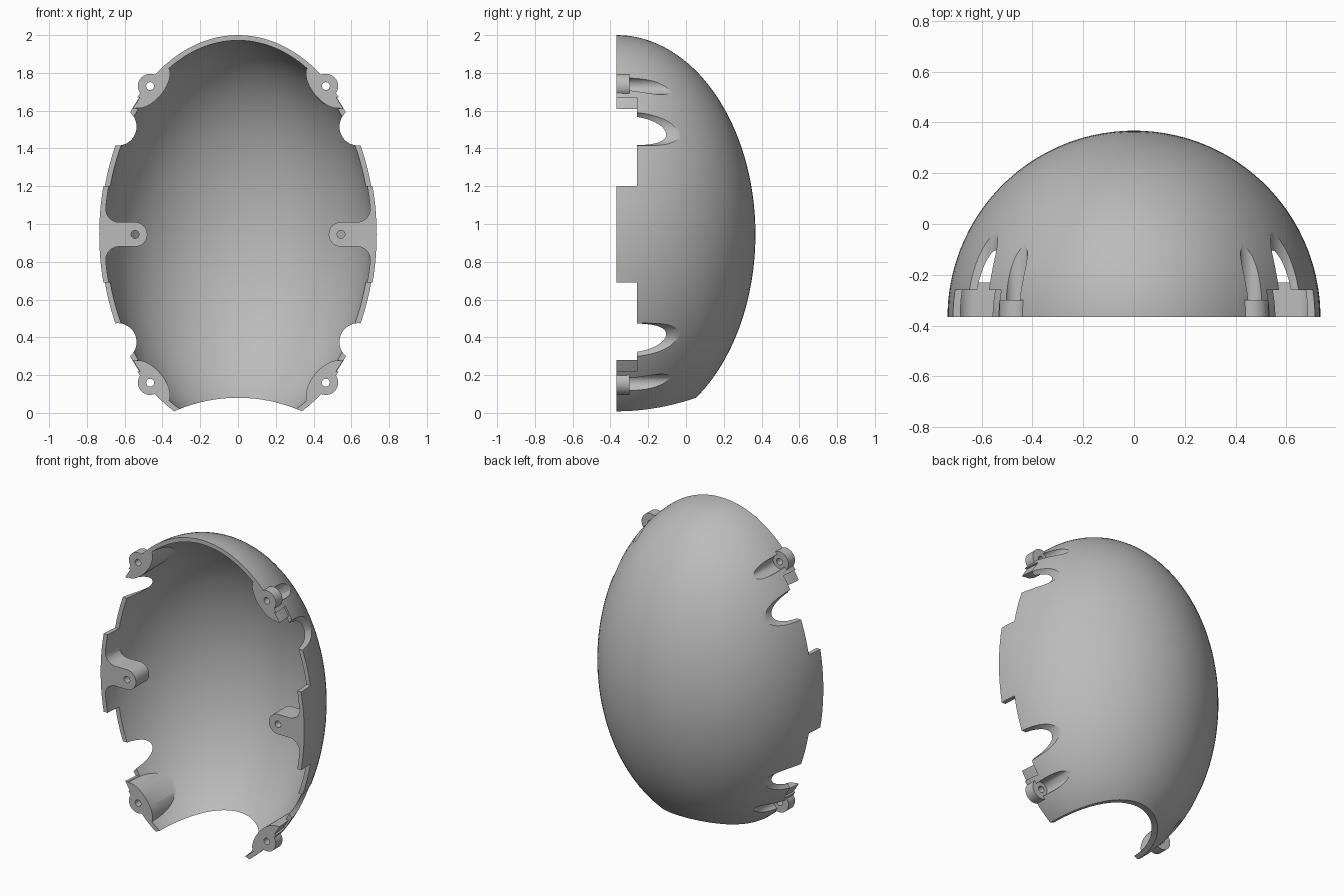
import bpy, bmesh
from math import sin, cos, pi, atan2

if "Cube" in bpy.data.objects:
    bpy.data.objects.remove(bpy.data.objects["Cube"], do_unlink=True)

FRONT = -0.367          # rim plane, also the ellipsoid centre in y
MID = 0.945             # ellipsoid centre height
STEP = -0.26            # depth of the rim steps
RX, RZ, WALL = 0.735, 1.055, 0.028

grey = bpy.data.materials.new("plain grey")
grey.use_nodes = True
grey.diffuse_color = (0.5, 0.5, 0.5, 1)
grey.node_tree.nodes["Principled BSDF"].inputs["Base Color"].default_value = (0.5, 0.5, 0.5, 1)


def make(name, bm):
    bmesh.ops.recalc_face_normals(bm, faces=bm.faces)
    mesh = bpy.data.meshes.new(name)
    bm.to_mesh(mesh)
    bm.free()
    ob = bpy.data.objects.new(name, mesh)
    bpy.context.collection.objects.link(ob)
    mesh.materials.append(grey)
    return ob


def ellipsoid(name, inset=0.0):
    bm = bmesh.new()
    bmesh.ops.create_uvsphere(bm, u_segments=96, v_segments=64, radius=1)
    r, rz = RX - inset, RZ - inset
    turn = pi / 96      # half a segment, keeps edges off the rim plane
    for v in bm.verts:
        x, y, z = v.co
        v.co = (r * (x * cos(turn) - y * sin(turn)),
                FRONT + r * (x * sin(turn) + y * cos(turn)), MID + rz * z)
    return make(name, bm)


def prism(name, points, y0, y1):
    """Outline in x and z, extruded along y."""
    bm = bmesh.new()
    a = [bm.verts.new((x, y0, z)) for x, z in points]
    b = [bm.verts.new((x, y1, z)) for x, z in points]
    bm.faces.new(a)
    bm.faces.new(b[::-1])
    n = len(a)
    for i in range(n):
        j = (i + 1) % n
        bm.faces.new((a[i], b[i], b[j], a[j]))
    return make(name, bm)


def oval(x, z, r, r2=None, tilt=0.0, n=48):
    r2 = r2 or r
    out = []
    for i in range(n):
        u, w = r * cos(2 * pi * i / n), r2 * sin(2 * pi * i / n)
        out.append((x + u * cos(tilt) - w * sin(tilt), z + u * sin(tilt) + w * cos(tilt)))
    return out


def rect(x0, x1, z0, z1):
    return [(x0, z0), (x1, z0), (x1, z1), (x0, z1)]


def boolean(ob, tool, op):
    mod = ob.modifiers.new(op, "BOOLEAN")
    mod.operation, mod.solver, mod.object = op, "EXACT", tool
    with bpy.context.temp_override(object=ob, active_object=ob, selected_objects=[ob]):
        bpy.ops.object.modifier_apply(modifier=mod.name)
    bpy.data.objects.remove(tool, do_unlink=True)


def mirrored(points, sx, sz):
    return [(sx * x, MID + sz * (z - MID)) for x, z in points]


def every(points, corners=True):
    """Outline copied to both sides, and above and below if corners."""
    for sx in (1, -1):
        for sz in ((1, -1) if corners else (1,)):
            yield mirrored(points, sx, sz)


# Egg shaped shell
shell = ellipsoid("egg_shell")
boolean(shell, ellipsoid("hollow", WALL), "DIFFERENCE")

# Thickened wall behind each corner boss
BX, BZ = 0.465, 1.73
tilt = atan2(0.77, -0.64)
for pts in every(oval(BX, BZ, 0.14, 0.073, tilt)):
    bulge = prism("bulge", pts, FRONT - 0.1, 0.3)
    boolean(bulge, ellipsoid("limit", 0.004), "INTERSECT")
    boolean(shell, bulge, "UNION")

# Side flanges with a rounded screw tab, flared into the wall
TX, TR = 0.545, 0.065
upper = [(0.8, MID + 0.25), (0.705, MID + 0.25)]
upper += [(0.63 + 0.07 * cos(a), MID + TR + 0.07 + 0.07 * sin(a))
          for a in [-i * pi / 20 for i in range(11)]]
tab = [(TX + TR * cos(a), MID + TR * sin(a)) for a in [pi / 2 + i * pi / 20 for i in range(21)]]
lower = [(x, 2 * MID - z) for x, z in reversed(upper)]
for pts in every(upper + tab + lower, False):
    flange = prism("flange", pts, FRONT - 0.1, STEP + 0.03)
    boolean(flange, ellipsoid("limit", 0.004), "INTERSECT")
    boolean(shell, flange, "UNION")

# Open front and arched lower opening
boolean(shell, prism("front_cut", rect(-2, 2, -1, 3), -2, FRONT), "DIFFERENCE")
boolean(shell, prism("neck_cut", oval(0, -0.755, 0.835, n=160), -2, 2), "DIFFERENCE")

# Rim steps, round side notches, recessed lips and screw pockets
for pts in every(rect(0.4, 1, 1.2, 1.61)):
    boolean(shell, prism("step_cut", pts, -1, STEP), "DIFFERENCE")
for pts in every(oval(0.637, 1.515, 0.1)):
    boolean(shell, prism("notch_cut", pts, STEP - 0.02, 0.5), "DIFFERENCE")
for pts in every(rect(0.4, 1, 1.55, 1.67)):
    lip = prism("lip_cut", pts, -0.6, STEP)
    boolean(lip, ellipsoid("lip_core", 0.012), "DIFFERENCE")
    boolean(shell, lip, "DIFFERENCE")
for pts in every(oval(BX, BZ, 0.045)):
    boolean(shell, prism("pocket_cut", pts, -0.3, 0.5), "DIFFERENCE")

# Corner bosses and screw holes
for pts in every(oval(BX, BZ, 0.065)):
    boolean(shell, prism("boss", pts, FRONT, -0.299), "UNION")
for pts in every(oval(BX, BZ, 0.021, n=24)):
    boolean(shell, prism("boss_hole", pts, -0.5, -0.2), "DIFFERENCE")
for pts in every(oval(TX, MID, 0.021, n=24), False):
    boolean(shell, prism("tab_hole", pts, -0.5, STEP + 0.1), "DIFFERENCE")

# One shared material, smooth skin with crisp rims
shell.data.materials.clear()
shell.data.materials.append(grey)
for p in shell.data.polygons:
    p.material_index = 0
bpy.ops.object.select_all(action="DESELECT")
shell.select_set(True)
bpy.context.view_layer.objects.active = shell
bpy.ops.object.shade_smooth_by_angle(angle=pi / 6)
